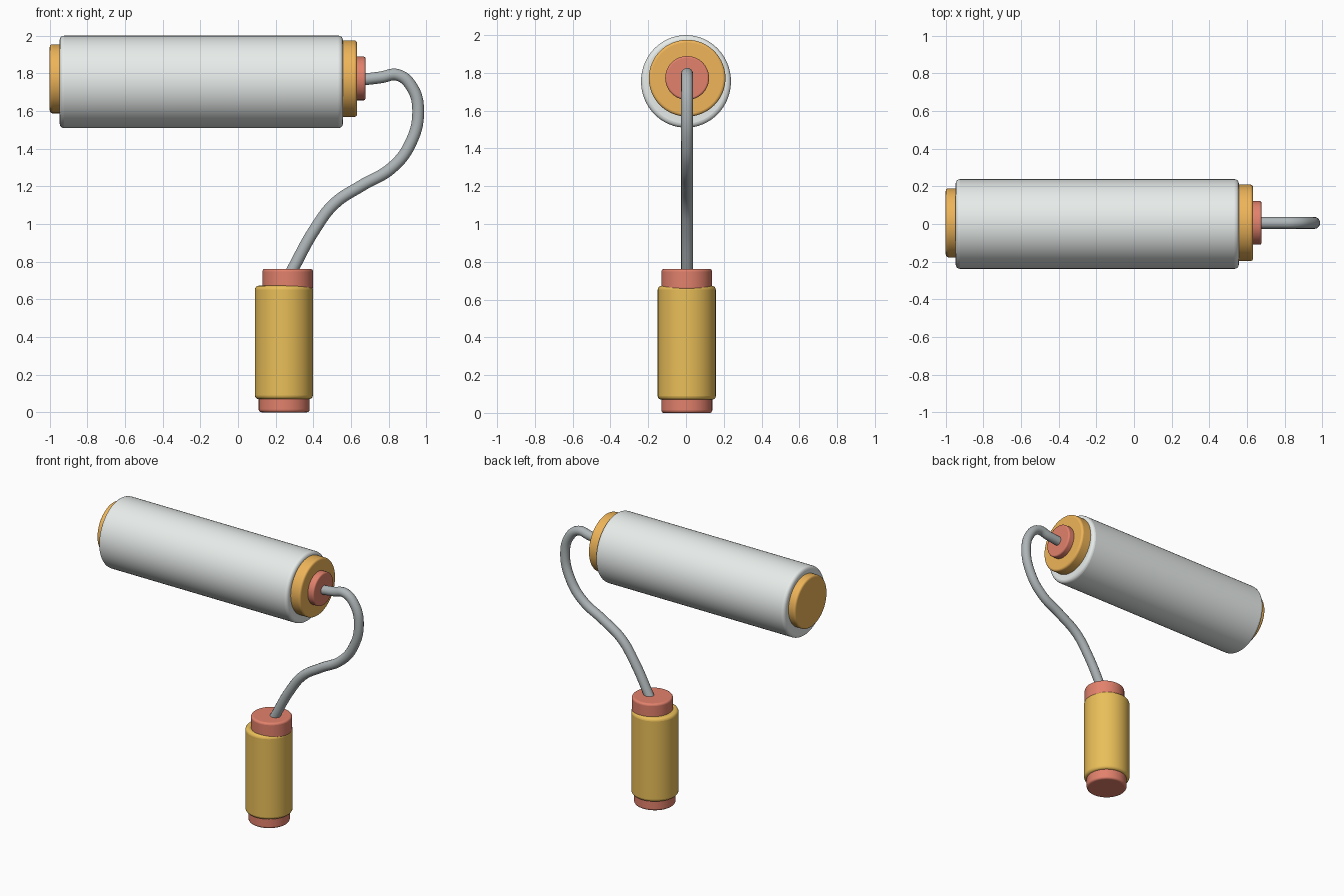
import bpy
from math import pi

if "Cube" in bpy.data.objects:
    bpy.data.objects.remove(bpy.data.objects["Cube"])


def material(name, rgb):
    m = bpy.data.materials.new(name)
    m.diffuse_color = (*rgb, 1)
    m.use_nodes = True
    m.node_tree.nodes["Principled BSDF"].inputs["Base Color"].default_value = m.diffuse_color
    return m


WHITE = material("fleece_white", (0.80, 0.84, 0.82))
ORANGE = material("cap_orange", (0.86, 0.46, 0.10))
YELLOW = material("grip_yellow", (0.82, 0.52, 0.10))
RED = material("trim_red", (0.76, 0.22, 0.15))
STEEL = material("wire_grey", (0.42, 0.46, 0.47))


def cylinder(name, axis, lo, hi, centre, radii, bevel, mat):
    """Round-edged cylinder from lo to hi along axis; centre is the other two coordinates."""
    mid = (lo + hi) / 2
    if axis == 'x':
        loc, rot = (mid, *centre), (0, pi / 2, 0)
        size = (radii[1], radii[0], 1)
    else:
        loc, rot = (*centre, mid), (0, 0, 0)
        size = (*radii, 1)
    bpy.ops.mesh.primitive_cylinder_add(vertices=64, radius=1, depth=hi - lo,
                                        location=loc, rotation=rot)
    ob = bpy.context.object
    ob.name = name
    ob.scale = size
    bpy.ops.object.transform_apply(location=False, rotation=True, scale=True)
    ob.data.materials.append(mat)
    mod = ob.modifiers.new("edge", 'BEVEL')
    mod.width, mod.segments = bevel, 4
    mod.limit_method, mod.angle_limit = 'ANGLE', 0.8
    bpy.ops.object.shade_smooth_by_angle()
    return ob


# roller sleeve with end caps and hub
cylinder("roller", 'x', -0.947, 0.557, (0, 1.755), (0.238, 0.245), 0.022, WHITE)
cylinder("left_cap", 'x', -1.0, -0.93, (0.006, 1.771), (0.183, 0.183), 0.014, ORANGE)
cylinder("right_cap", 'x', 0.54, 0.632, (0.006, 1.772), (0.203, 0.203), 0.014, ORANGE)
cylinder("hub", 'x', 0.61, 0.677, (0.006, 1.773), (0.116, 0.116), 0.01, RED)

# handle grip with collars
cylinder("handle_grip", 'z', 0.07, 0.672, (0.244, 0.004), (0.154, 0.154), 0.02, YELLOW)
cylinder("top_collar", 'z', 0.65, 0.762, (0.264, 0.004), (0.134, 0.134), 0.014, RED)
cylinder("bottom_collar", 'z', 0.0, 0.09, (0.245, 0.004), (0.135, 0.135), 0.014, RED)

# bent wire frame swept along a smooth path
path = [(0.67, 1.768), (0.76, 1.779), (0.847, 1.792), (0.922, 1.73), (0.957, 1.60),
        (0.912, 1.42), (0.815, 1.297), (0.655, 1.203), (0.512, 1.108),
        (0.41, 0.975), (0.28, 0.74)]
curve = bpy.data.curves.new("wire_frame", 'CURVE')
curve.dimensions = '3D'
curve.bevel_depth, curve.bevel_resolution = 0.032, 5
curve.resolution_u = 8
curve.use_fill_caps = True
spline = curve.splines.new('BEZIER')
spline.bezier_points.add(len(path) - 1)
for point, (x, z) in zip(spline.bezier_points, path):
    point.co = (x, 0.006, z)
    point.handle_left_type = point.handle_right_type = 'AUTO'
curve.materials.append(STEEL)
wire = bpy.data.objects.new("wire_frame", curve)
bpy.context.collection.objects.link(wire)
